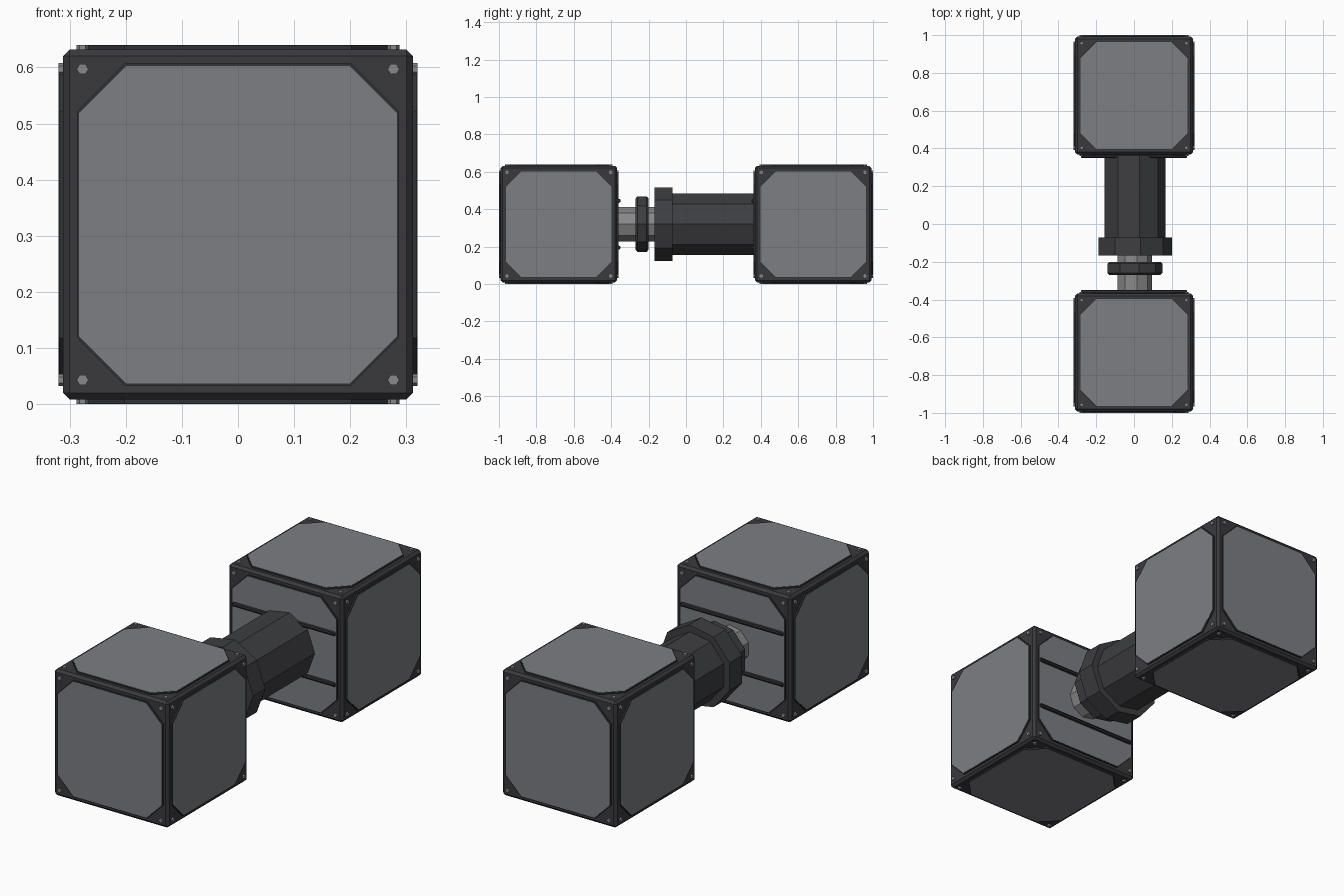
import bpy, bmesh, math
from mathutils import Matrix, Vector

if "Cube" in bpy.data.objects:
    bpy.data.objects.remove(bpy.data.objects["Cube"])


def material(name, rgb):
    m = bpy.data.materials.new(name)
    m.diffuse_color = (*rgb, 1)
    m.use_nodes = True
    m.node_tree.nodes["Principled BSDF"].inputs["Base Color"].default_value = m.diffuse_color
    return m


FRAME = material("charcoal frame", (0.042, 0.041, 0.048))
RIM = material("dark blue grey rim", (0.030, 0.033, 0.039))
PANEL = material("grey panel", (0.205, 0.21, 0.23))
STEEL = material("steel", (0.25, 0.25, 0.255))
BARREL = material("dark grey barrel", (0.047, 0.048, 0.053))
RUBBER = material("near black", (0.024, 0.024, 0.028))

H = 0.32          # half size of a box, and height of the centre line
CORE = 0.312


def finish(name, bm, mat, bevel=0):
    bmesh.ops.recalc_face_normals(bm, faces=bm.faces)
    me = bpy.data.meshes.new(name)
    bm.to_mesh(me)
    bm.free()
    me.materials.append(mat)
    ob = bpy.data.objects.new(name, me)
    bpy.context.collection.objects.link(ob)
    if bevel:
        mod = ob.modifiers.new("bevel", 'BEVEL')
        mod.width, mod.segments = bevel, 1
        mod.limit_method, mod.angle_limit = 'ANGLE', math.radians(50)
    return ob


def prism(bm, outline, z0, z1, matrix):
    """Extrude a 2D outline from z0 to z1, then place it."""
    lo = [bm.verts.new(matrix @ Vector((x, y, z0))) for x, y in outline]
    hi = [bm.verts.new(matrix @ Vector((x, y, z1))) for x, y in outline]
    n = len(outline)
    bm.faces.new(lo[::-1])
    bm.faces.new(hi)
    for i in range(n):
        j = (i + 1) % n
        bm.faces.new((lo[i], lo[j], hi[j], hi[i]))


def ngon(r, n, cx=0, cy=0):
    return [(cx + r * math.cos(math.tau * i / n),
             cy + r * math.sin(math.tau * i / n)) for i in range(n)]


def octagon(h, c):
    k = h - c
    return [(h, -k), (h, k), (k, h), (-k, h), (-h, k), (-h, -k), (-k, -h), (k, -h)]


# Rotations taking +z to each of the six box directions
SIDES = [Matrix.Rotation(math.radians(a), 4, 'X') for a in (0, 90, 180, 270)]
SIDES += [Matrix.Rotation(math.radians(a), 4, 'Y') for a in (90, 270)]


def box(prefix, y, inward):
    centre = Matrix.Translation((0, y, H))

    # chamfered core
    bm = bmesh.new()
    bmesh.ops.create_cube(bm, size=2 * CORE, matrix=centre)
    finish(prefix + "_box_frame", bm, FRAME, 0.012)

    # raised octagonal plates with grey panels, and corner bolts
    rims, panels, bolts = bmesh.new(), bmesh.new(), bmesh.new()
    for side in SIDES:
        m = centre @ side
        prism(rims, octagon(0.287, 0.085), CORE - 0.01, H - 0.001, m)
        prism(panels, octagon(0.283, 0.084), H - 0.004, H, m)
        for sx in (-1, 1):
            for sy in (-1, 1):
                prism(bolts, ngon(0.0105, 6, sx * 0.277, sy * 0.277),
                      CORE - 0.01, H, m)
    finish(prefix + "_box_panel_rims", rims, RIM)
    finish(prefix + "_box_panels", panels, PANEL)
    finish(prefix + "_box_bolts", bolts, STEEL)

    # two horizontal rails on the inner face
    bm = bmesh.new()
    for dz in (-0.125, 0.125):
        m = (Matrix.Translation((0, y + inward * H, H + dz))
             @ Matrix.Rotation(math.pi / 2, 4, 'Y'))
        prism(bm, ngon(0.011, 8), -0.28, 0.28, m)
    finish(prefix + "_box_rails", bm, RUBBER, 0.004)


box("front", -0.68, 1)
box("back", 0.68, -1)


def shaft(name, r, y0, y1, mat, bevel=0):
    """Nine-sided cylinder along y with one corner facing +x."""
    bm = bmesh.new()
    # local z becomes -y
    m = Matrix.Translation((0, 0, H)) @ Matrix.Rotation(math.pi / 2, 4, 'X')
    prism(bm, ngon(r, 9), -y1, -y0, m)
    ob = finish(name, bm, mat, bevel)
    return ob


# telescopic link between the boxes
shaft("piston_rod", 0.094, -0.365, -0.15, STEEL)
shaft("piston_ring", 0.15, -0.27, -0.20, BARREL, 0.010)
shaft("barrel_collar", 0.20, -0.168, -0.072, BARREL)
shaft("piston_barrel", 0.167, -0.08, 0.365, BARREL)
